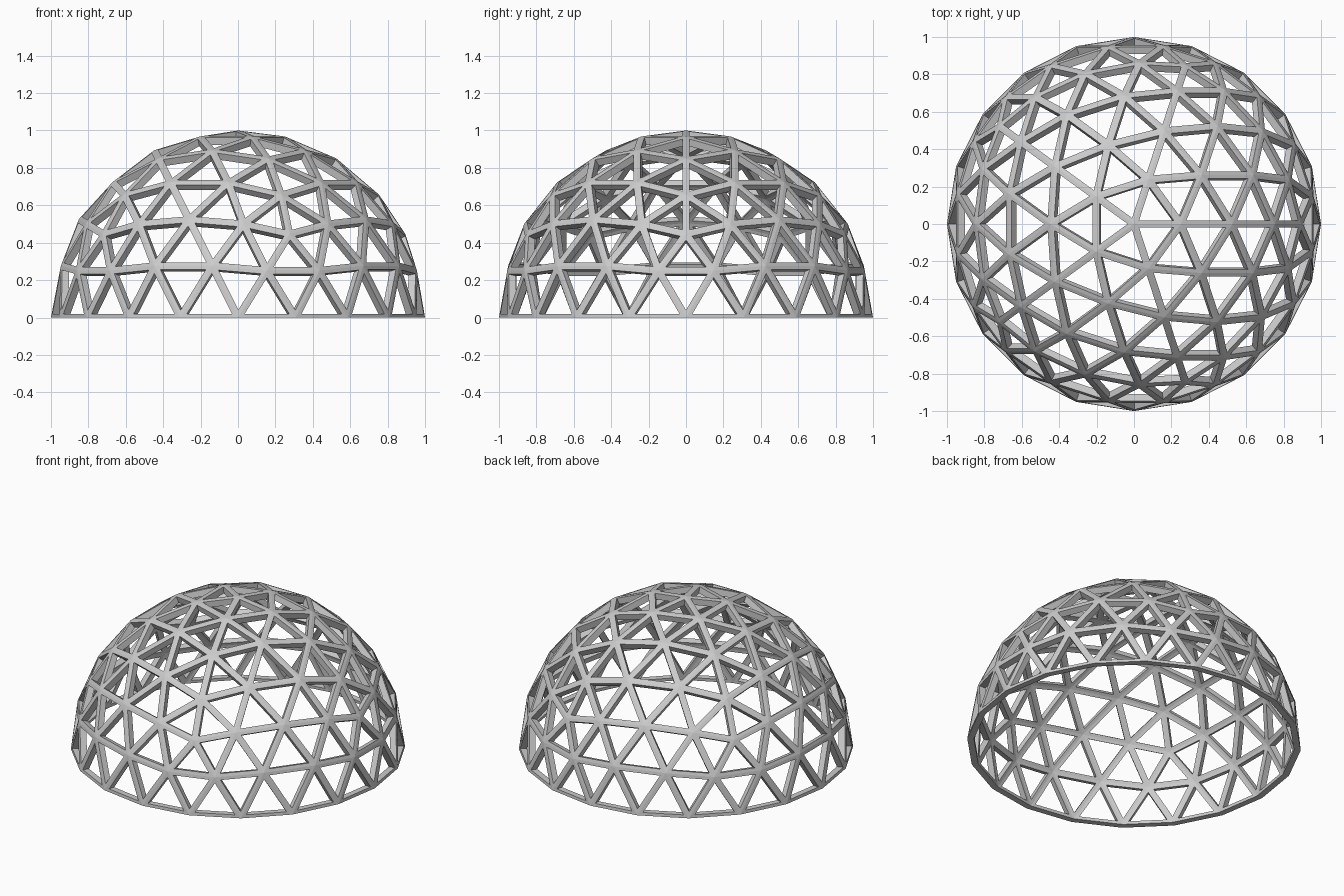
import bpy, bmesh

if "Cube" in bpy.data.objects:
    bpy.data.objects.remove(bpy.data.objects["Cube"])

FREQ = 4          # subdivisions per icosahedron edge
HALF_WIDTH = 0.02 # half of a strut's width
INNER = 0.96      # inner shell radius

# Base icosahedron with a vertex at the top
ico = bmesh.new()
bmesh.ops.create_icosphere(ico, subdivisions=1, radius=1.0)

# Geodesic hemisphere: split each triangle, push points to the sphere
bm = bmesh.new()
for face in ico.faces:
    a, b, c = (v.co for v in face.verts)

    def point(i, j):
        return (a + (b - a) * i / FREQ + (c - a) * j / FREQ).normalized()

    for i in range(FREQ):
        for j in range(FREQ - i):
            tris = [[(i, j), (i + 1, j), (i, j + 1)]]
            if i + j < FREQ - 1:
                tris.append([(i + 1, j), (i + 1, j + 1), (i, j + 1)])
            for tri in tris:
                pts = [point(*ij) for ij in tri]
                if sum(p.z for p in pts) > 0.01:
                    bm.faces.new([bm.verts.new(p) for p in pts])
ico.free()
bmesh.ops.remove_doubles(bm, verts=bm.verts[:], dist=0.001)
bm.normal_update()

# Open each panel, leaving a lattice of struts
panels = bm.faces[:]
bmesh.ops.inset_individual(bm, faces=panels, thickness=HALF_WIDTH,
                           use_even_offset=True)
bmesh.ops.delete(bm, geom=panels, context='FACES_ONLY')

# Thicken the lattice towards the centre
ext = bmesh.ops.extrude_face_region(bm, geom=bm.faces[:], use_keep_orig=True)
for v in ext["geom"]:
    if isinstance(v, bmesh.types.BMVert):
        v.co *= INNER
bmesh.ops.recalc_face_normals(bm, faces=bm.faces[:])

mesh = bpy.data.meshes.new("dome_lattice")
bm.to_mesh(mesh)
bm.free()
dome = bpy.data.objects.new("dome_lattice", mesh)
bpy.context.collection.objects.link(dome)
